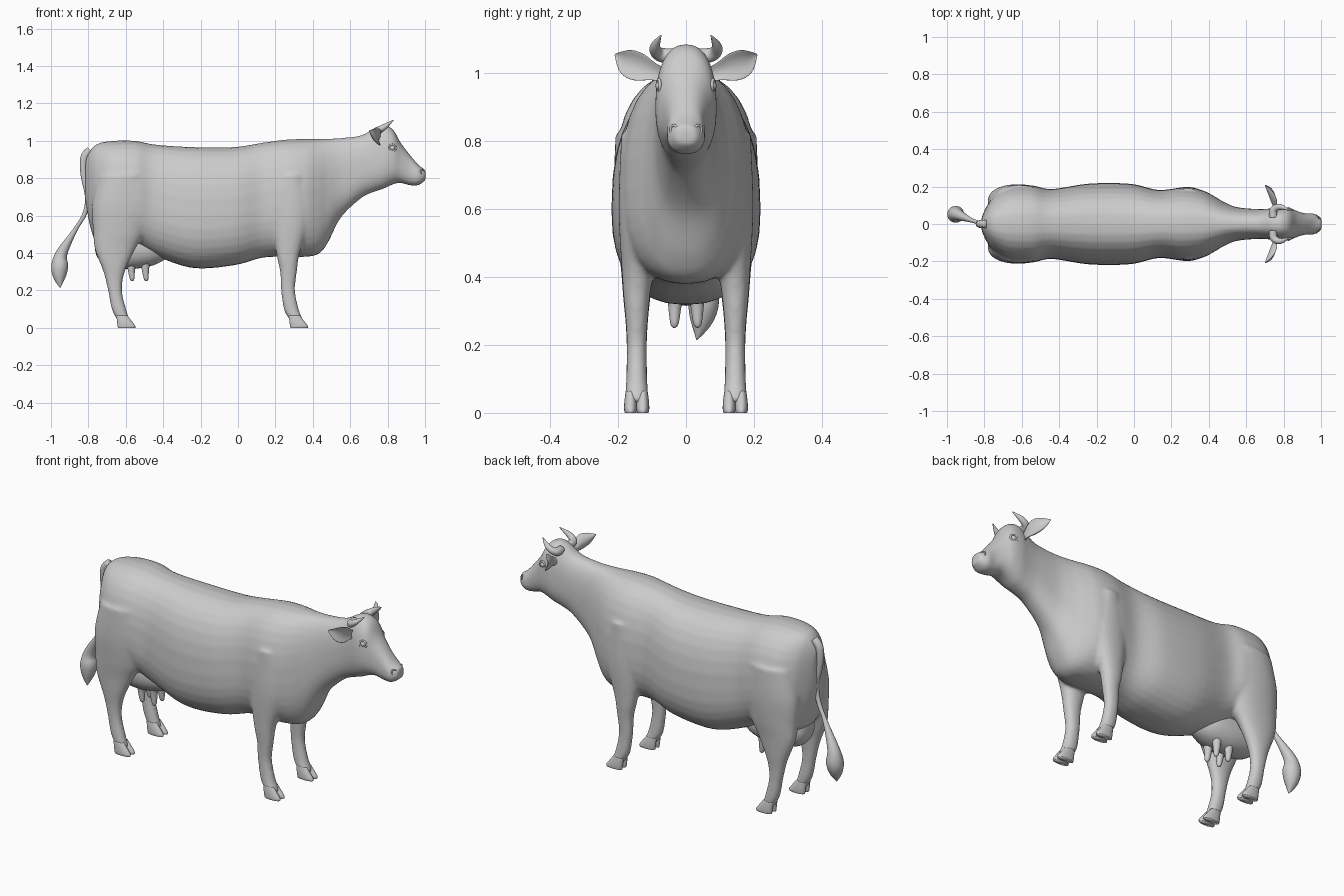
import bpy, bmesh, math
from mathutils import Vector

if "Cube" in bpy.data.objects:
    bpy.data.objects.remove(bpy.data.objects["Cube"])

N = 32
SIDES = (1, -1)


def spline(rows, k=5):
    """Catmull-Rom resampling of section rows."""
    out = []
    for i in range(len(rows) - 1):
        a, b, c, d = (rows[max(i - 1, 0)], rows[i], rows[i + 1],
                      rows[min(i + 2, len(rows) - 1)])
        for j in range(k):
            t = j / k
            out.append([0.5 * (2 * q + (r - p) * t + (2 * p - 5 * q + 4 * r - s) * t * t
                               + (3 * q - p - 3 * r + s) * t ** 3)
                        for p, q, r, s in zip(a, b, c, d)])
    out.append(list(rows[-1]))
    return out


def outline(e=2.0):
    """Unit superellipse points."""
    pts = []
    for i in range(N):
        a = 2 * math.pi * i / N
        pts.append([math.copysign(abs(f) ** (2 / e), f) for f in (math.cos(a), math.sin(a))])
    return pts


def loft(bm, rings):
    vs = [[bm.verts.new(p) for p in r] for r in rings]
    for a, b in zip(vs, vs[1:]):
        for i in range(N):
            j = (i + 1) % N
            bm.faces.new((a[i], a[j], b[j], b[i]))
    bm.faces.new(vs[0])
    bm.faces.new(vs[-1])


def x_rings(rows, e=2.4, low=.43):
    """Upright sections: x, bottom, top, half width; widest at fraction low."""
    rings = []
    for x, zb, zt, w in spline(rows):
        zm = zb + low * (zt - zb)
        rings.append([(x, w * c, zm + s * ((zt - zm) if s > 0 else (zm - zb)))
                      for c, s in outline(e)])
    return rings


def z_rings(rows, side, yc=.145, dx=0):
    """Level sections: z, back x, front x, half width; wide ones shift inward."""
    rings = []
    for z, x0, x1, w in spline(rows):
        y = yc - .45 * max(0, w - .04)
        rings.append([(dx + (x0 + x1) / 2 + (x1 - x0) / 2 * c, side * (y + w * s), z)
                      for c, s in outline(2.2)])
    return rings


def tube(rows, up, flat=1, cup=0):
    """Sections along a path: x, y, z, radius; flat thins and cup bends them."""
    rows = spline(rows)
    rings = []
    for i, (x, y, z, r) in enumerate(rows):
        t = Vector(rows[min(i + 1, len(rows) - 1)][:3]) - Vector(rows[max(i - 1, 0)][:3])
        t.normalize()
        u = Vector(up).cross(t).normalized()
        v = t.cross(u)
        r = max(r, .001)
        rings.append([Vector((x, y, z)) + u * r * (flat * c - cup * s * s) + v * r * s
                      for c, s in outline()])
    return rings


def make(name, parts, mirror=False):
    bm = bmesh.new()
    for rings in parts:
        loft(bm, rings)
    bmesh.ops.recalc_face_normals(bm, faces=bm.faces)
    for f in bm.faces:
        f.smooth = True
    me = bpy.data.meshes.new(name)
    bm.to_mesh(me)
    bm.free()
    ob = bpy.data.objects.new(name, me)
    bpy.context.collection.objects.link(ob)
    if mirror:
        m = ob.modifiers.new("mirror", 'MIRROR')
        m.use_axis = (False, True, False)
    return ob


# Trunk, neck and head
trunk = [
    (-.815, .68, .90, .035), (-.79, .54, .95, .09), (-.75, .45, .985, .15),
    (-.67, .44, 1, .2), (-.55, .44, 1, .207), (-.44, .385, .98, .187),
    (-.24, .32, .967, .216), (-.02, .335, .967, .215), (.13, .375, .99, .182),
    (.26, .38, 1.007, .195), (.36, .38, 1.01, .182), (.43, .395, 1.01, .148),
    (.48, .455, 1.012, .118), (.55, .59, 1.015, .09), (.66, .695, 1.03, .08),
    (.73, .728, 1.07, .083), (.78, .745, 1.085, .09), (.83, .768, 1.06, .087),
    (.87, .775, .99, .07), (.92, .762, .925, .056), (.965, .763, .872, .055),
    (1.003, .79, .845, .032)]

# Legs
front_leg = [
    (.03, .285, .35, .03), (.06, .265, .34, .034), (.1, .245, .325, .031),
    (.2, .23, .305, .029), (.3, .225, .315, .035), (.4, .205, .33, .045),
    (.6, .18, .385, .064), (.82, .23, .35, .05)]
hind_leg = [
    (.03, -.64, -.575, .03), (.1, -.675, -.598, .031), (.2, -.695, -.62, .03),
    (.3, -.72, -.605, .036), (.42, -.765, -.55, .051), (.52, -.775, -.495, .072),
    (.66, -.78, -.46, .09), (.82, -.74, -.48, .08)]

skin = make("body", [x_rings(trunk)]
            + [z_rings(leg, s) for leg in (front_leg, hind_leg) for s in SIDES])
fuse = skin.modifiers.new("fuse", 'REMESH')
fuse.mode = 'VOXEL'
fuse.voxel_size = .009
fuse.use_smooth_shade = True
soften = skin.modifiers.new("soften", 'SMOOTH')
soften.factor = .5
soften.iterations = 8

# Cloven hooves
claw = [(0, .28, .373, .017), (.012, .278, .372, .019),
        (.035, .275, .355, .018), (.065, .272, .332, .014)]
for name, dx in (("front_hooves", 0), ("hind_hooves", -.922)):
    make(name, [z_rings(claw, 1, y, dx) for y in (.127, .163)], True)

# Udder and teats
make("udder", [x_rings([
    (-.765, .42, .46, .02), (-.75, .375, .52, .06), (-.7, .335, .55, .088),
    (-.58, .315, .56, .1), (-.47, .33, .55, .092), (-.4, .36, .5, .06),
    (-.37, .39, .44, .02)], 2.1)])
teat = [(0, .032, .345, .024), (0, .033, .31, .019), (.004, .034, .262, .012),
        (.004, .034, .25, .003)]
make("teats", [tube([(x + dx, y, z, r) for dx, y, z, r in teat], (0, 1, 0))
               for x in (-.57, -.495)], True)

# Tail and its tuft
make("tail", [tube([
    (-.79, 0, .95, .022), (-.822, 0, .91, .021), (-.825, 0, .82, .017),
    (-.805, 0, .7, .013), (-.82, .004, .61, .012), (-.87, .02, .525, .012),
    (-.942, .05, .4, .031), (-.953, .052, .33, .045), (-.955, .045, .27, .033),
    (-.951, .032, .215, .002)], (0, 1, 0))])

# Ears, cupped forward
make("ears", [tube([
    (.745, .06, .99, .018), (.748, .095, 1.003, .026), (.738, .135, 1.018, .042),
    (.722, .172, 1.034, .036), (.7, .208, 1.054, .003)], (0, 0, 1), .25, .5)], True)

# Horns
make("horns", [tube([
    (.745, .035, 1.05, .022), (.745, .07, 1.052, .021), (.762, .088, 1.062, .018),
    (.79, .09, 1.08, .014), (.83, .074, 1.11, .002)], (0, 0, 1))], True)


# Eyes, eyelids and nostrils
def ring(name, radius, thickness, place, turn):
    bpy.ops.mesh.primitive_torus_add(major_radius=radius, minor_radius=thickness,
                                     major_segments=24, minor_segments=8,
                                     location=place, rotation=turn)
    bpy.context.object.name = name
    bpy.ops.object.shade_smooth()


for s, side in zip(SIDES, ("left", "right")):
    bpy.ops.mesh.primitive_uv_sphere_add(segments=20, ring_count=12, radius=.016,
                                         location=(.825, s * .074, .962))
    bpy.context.object.name = side + "_eye"
    bpy.ops.object.shade_smooth()
    ring(side + "_eyelid", .018, .005, (.826, s * .08, .962), (math.pi / 2, 0, -s * .2))
    ring(side + "_nostril", .012, .004, (.984, s * .036, .834), (0, math.pi / 2, s * .6))
